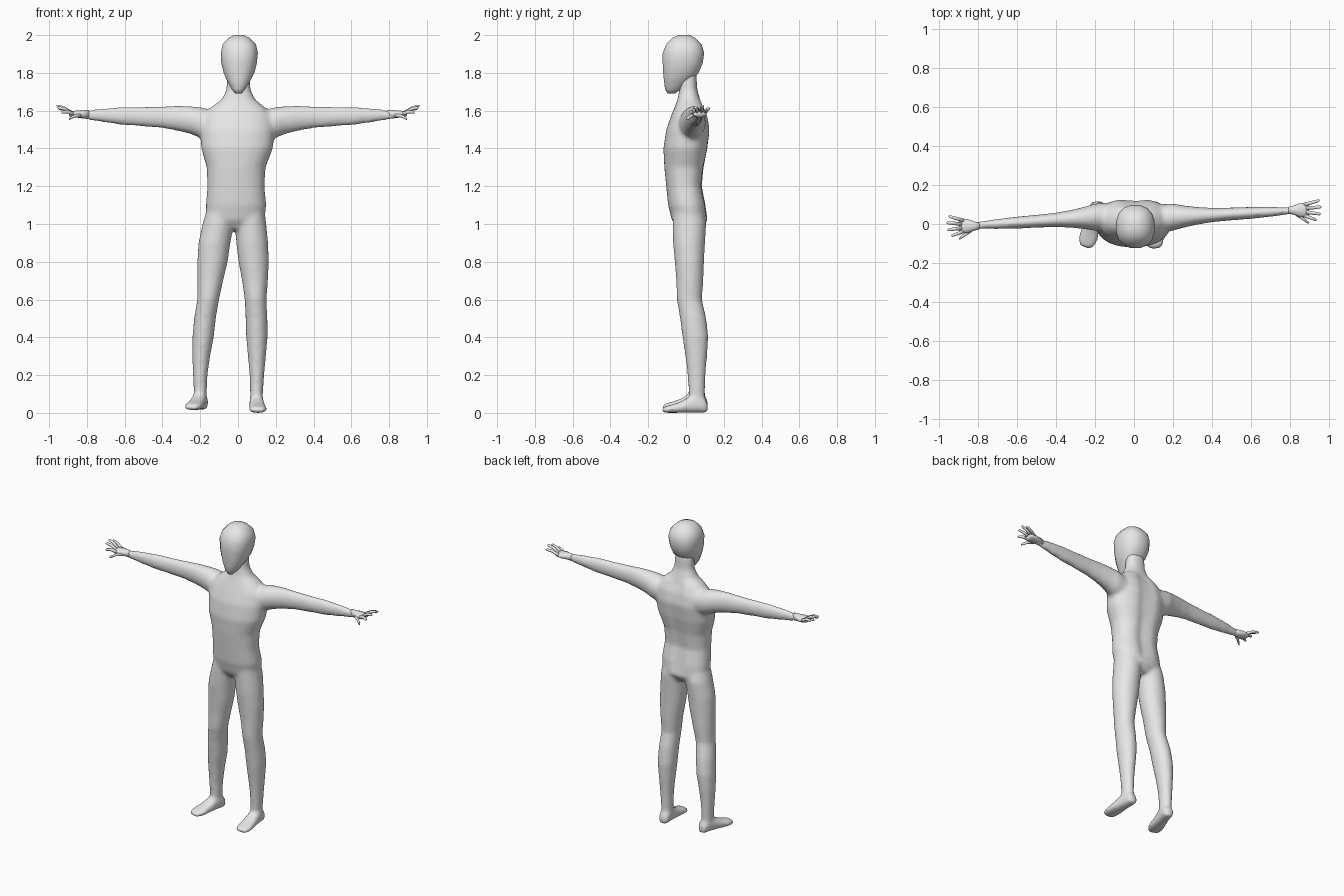
import bpy
import bmesh
from math import cos, sin, pi, exp, radians
from mathutils import Vector, Matrix

default_cube = bpy.data.objects.get("Cube")
if default_cube:
    bpy.data.objects.remove(default_cube)

# One plain grey for the whole figure
grey = bpy.data.materials.new("plain grey")
grey.use_nodes = True
colour = (0.8, 0.8, 0.8, 1)
grey.diffuse_color = colour
grey.node_tree.nodes["Principled BSDF"].inputs["Base Color"].default_value = colour

X, Y, Z = Vector((1, 0, 0)), Vector((0, 1, 0)), Vector((0, 0, 1))


def signed_power(value, power):
    return abs(value) ** power * (1 if value >= 0 else -1)


def loft(bm, sections, sides=20, square=1.0, shape=None):
    """Skin a closed tube through (centre, half axis, half axis) sections."""
    rings = []
    for centre, axis_u, axis_v in sections:
        ring = []
        for i in range(sides):
            angle = 2 * pi * (i + 0.5) / sides
            point = (centre + axis_u * signed_power(cos(angle), square)
                     + axis_v * signed_power(sin(angle), square))
            ring.append(bm.verts.new(shape(point) if shape else point))
        rings.append(ring)
    for lower, upper in zip(rings, rings[1:]):
        for i in range(sides):
            j = (i + 1) % sides
            bm.faces.new((lower[i], lower[j], upper[j], upper[i]))
    bm.faces.new(rings[0])
    bm.faces.new(rings[-1])


def finish(bm, name):
    bmesh.ops.recalc_face_normals(bm, faces=bm.faces)
    mesh = bpy.data.meshes.new(name)
    bm.to_mesh(mesh)
    bm.free()
    mesh.materials.append(grey)
    mesh.shade_smooth()
    part = bpy.data.objects.new(name, mesh)
    bpy.context.collection.objects.link(part)
    return part


def level_sections(rows):
    """Horizontal sections from (height, left, right, front, back) limits."""
    return [(Vector(((x0 + x1) / 2, (y0 + y1) / 2, z)),
             X * (x1 - x0) / 2, Y * (y1 - y0) / 2)
            for z, x0, x1, y0, y1 in rows]


def spine_groove(point):
    """Press a soft channel into the middle of the back."""
    if point.y > 0 and 1.05 < point.z < 1.65:
        point.y -= 0.018 * exp(-(point.x / 0.04) ** 2)
    return point


body = bmesh.new()

# Torso and neck
torso_rows = [
    (0.97, -.09, .06, -.04, .08),
    (1.02, -.17, .14, -.075, .115),
    (1.1, -.17, .15, -.095, .11),
    (1.2, -.162, .14, -.105, .09),
    (1.3, -.166, .146, -.115, .1),
    (1.4, -.195, .185, -.12, .12),
    (1.5, -.2, .195, -.105, .132),
    (1.57, -.185, .185, -.08, .12),
    (1.62, -.14, .14, -.06, .1),
    (1.66, -.085, .09, -.045, .075),
    (1.71, -.062, .067, -.035, .06),
    (1.8, -.058, .062, -.035, .055),
]
loft(body, level_sections(torso_rows), 28, 0.88, spine_groove)

# Legs: height, right centre, left centre, half width, depth centre, half depth
leg_rows = [
    (1.08, -.095, .07, .07, .01, .08),
    (1, -.105, .067, .083, .018, .09),
    (0.9, -.125, .075, .085, .016, .085),
    (0.8, -.135, .083, .081, .018, .078),
    (0.7, -.147, .09, .069, .02, .072),
    (0.6, -.158, .093, .058, .018, .067),
    (0.5, -.175, .098, .058, .038, .07),
    (0.4, -.185, .1, .057, .05, .069),
    (0.3, -.195, .1, .048, .054, .058),
    (0.2, -.2, .1, .039, .056, .048),
    (0.1, -.2, .098, .034, .057, .043),
    (0.04, -.2, .098, .034, .06, .043),
]
# Feet: distance in front of the ankle, half width, top height
foot_rows = [
    (-.058, .02, .05),
    (-.045, .034, .075),
    (0, .038, .1),
    (.04, .04, .085),
    (.09, .046, .058),
    (.14, .05, .042),
    (.17, .042, .034),
    (.185, .025, .026),
]
# ankle x, sole height, turn-out angle
feet = [(-.2, .015, radians(-15)), (.098, 0, radians(3))]
for column, (ankle, sole, turn) in enumerate(feet):
    loft(body, [(Vector((row[1 + column], row[4], row[0])),
                 X * row[3], Y * row[5]) for row in leg_rows])
    spin = Matrix.Rotation(turn, 3, "Z")
    base = Vector((ankle, .057, sole))
    loft(body, [(base + spin @ Vector((0, -ahead, top / 2)),
                 spin @ X * wide, Z * top / 2)
                for ahead, wide, top in foot_rows], square=0.8)

# Arms: reach, height, half height, half depth
arm_rows = [
    (.12, 1.52, .08, .07),
    (.2, 1.537, .082, .07),
    (.25, 1.55, .074, .058),
    (.32, 1.56, .067, .046),
    (.4, 1.565, .058, .037),
    (.5, 1.568, .052, .033),
    (.6, 1.571, .049, .031),
    (.7, 1.575, .039, .026),
    (.8, 1.577, .025, .018),
    (.84, 1.58, .022, .026),
]
arm_sweep = {-1: -.07, 1: .055}


def arm_depth(side, reach):
    return .035 + arm_sweep[side] * (reach - .2)


for side in arm_sweep:
    loft(body, [(Vector((side * reach, arm_depth(side, reach), height)),
                 Y * deep, Z * tall)
                for reach, height, tall, deep in arm_rows])

skin = finish(body, "body")
remesh = skin.modifiers.new("join limbs", "REMESH")
remesh.mode = "VOXEL"
remesh.voxel_size = 0.011
remesh.use_smooth_shade = True
smooth = skin.modifiers.new("soften joins", "SMOOTH")
smooth.factor = 0.5
smooth.iterations = 8

# Hands: palm rows are reach, half depth, half height
palm_rows = [(.79, .017, .022), (.82, .025, .022), (.85, .037, .02),
             (.88, .038, .016), (.895, .03, .011)]
# Fingers run from a knuckle to a tip, relative to the wrist line
fingers = [
    ((.87, .028, 1.585), (.95, .05, 1.61)),
    ((.88, .01, 1.588), (.96, .017, 1.625)),
    ((.88, -.01, 1.588), (.955, -.02, 1.615)),
    ((.87, -.027, 1.583), (.935, -.05, 1.59)),
    ((.83, -.02, 1.575), (.895, -.065, 1.555)),
]
for side, label in ((-1, "right"), (1, "left")):
    hand = bmesh.new()
    wrist = arm_depth(side, .85)

    def place(point):
        return Vector((side * point.x, wrist + point.y, point.z))

    loft(hand, [(Vector((reach, 0, 1.582)), Y * deep, Z * tall)
                for reach, deep, tall in palm_rows], 12, shape=place)
    for knuckle, tip in fingers:
        start, end = Vector(knuckle), Vector(tip)
        steps = [(0, .011), (.5, .0095), (.9, .008), (1, .004)]
        loft(hand, [(start.lerp(end, t) + Z * .008 * sin(pi * t),
                     Y * size, Z * size) for t, size in steps],
             8, shape=place)
    finish(hand, label + "_hand")

# Head: faceted egg with a narrow forward chin
head_rows = [
    (1.69, -.015, .02, -.098, -.06),
    (1.715, -.035, .04, -.112, -.02),
    (1.76, -.06, .068, -.118, .03),
    (1.8, -.077, .088, -.122, .068),
    (1.85, -.09, .101, -.125, .09),
    (1.905, -.093, .107, -.125, .098),
    (1.95, -.083, .097, -.107, .085),
    (1.985, -.052, .064, -.075, .05),
    (2, -.02, .03, -.04, .02),
]
head = bmesh.new()
loft(head, level_sections(head_rows), 16, 0.85)
finish(head, "head")
